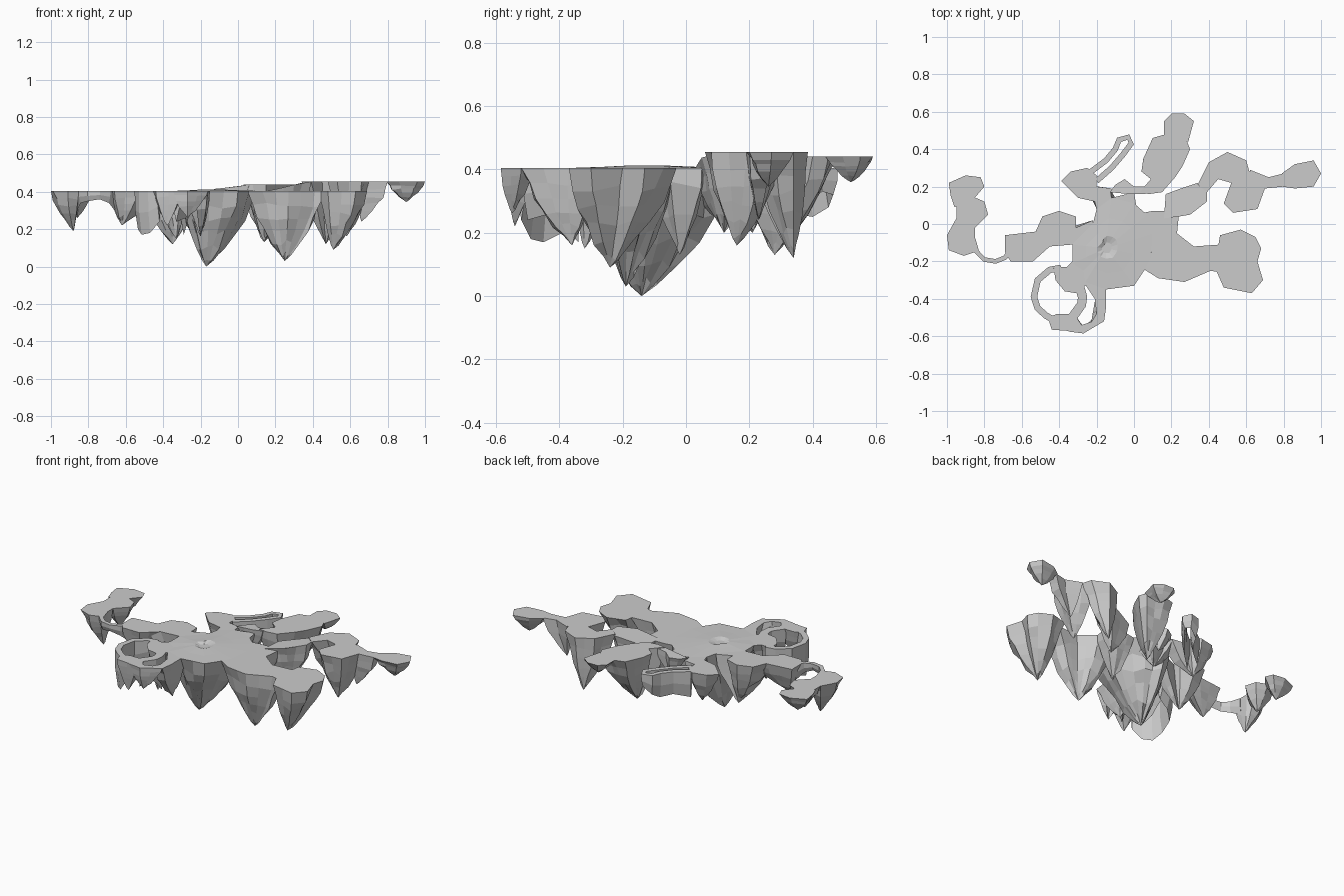
import bpy, bmesh, random
from mathutils import Vector

if "Cube" in bpy.data.objects:
    bpy.data.objects.remove(bpy.data.objects["Cube"])

random.seed(4)
LOW, NORTH, HIGH = 0.405, 0.44, 0.455


def finish(name, bm):
    bmesh.ops.recalc_face_normals(bm, faces=bm.faces)
    mesh = bpy.data.meshes.new(name)
    bm.to_mesh(mesh)
    bm.free()
    obj = bpy.data.objects.new(name, mesh)
    bpy.context.collection.objects.link(obj)
    return obj


def skin(bm, a, b):
    n = len(a)
    for i in range(n):
        bm.faces.new((a[i], a[(i + 1) % n], b[(i + 1) % n], b[i]))


def rock(name, outline, top, tip, crater=False):
    """Flat plateau whose faceted underside tapers to a hanging tip."""
    bm = bmesh.new()
    height = top if callable(top) else (lambda x, y: top)
    tip = Vector(tip)
    corners = [Vector((x, y, height(x, y))) for x, y in outline]
    rim = []
    for a, b in zip(corners, corners[1:] + corners[:1]):
        rim.append(a)
        if (b - a).length > 0.11:
            rim.append((a + b) / 2)
    prev = first = [bm.verts.new(p) for p in rim]
    ridge = [random.uniform(0.86, 1.06) for _ in rim]
    for depth, spread in ((0.2, 0.9), (0.38, 0.78), (0.56, 0.6), (0.74, 0.38), (0.89, 0.17)):
        ring = []
        for p, r in zip(rim, ridge):
            s = spread * r * random.uniform(0.94, 1.05)
            q = tip.lerp(p, s)
            q.z = p.z + (tip.z - p.z) * (depth + random.uniform(-0.04, 0.04))
            ring.append(bm.verts.new(q))
        skin(bm, prev, ring)
        prev = ring
    point = bm.verts.new(tip)
    for i in range(len(prev)):
        bm.faces.new((prev[i], prev[(i + 1) % len(prev)], point))
    if crater:
        prev = first
        for s, z in ((0.6, 0.408), (0.25, 0.412), (0.12, 0.402)):
            ring = []
            for p in rim:
                q = Vector((-0.15, -0.13, 0)).lerp(p, s)
                ring.append(bm.verts.new((q.x, q.y, z)))
            skin(bm, prev, ring)
            prev = ring
        bm.faces.new(prev)
    else:
        bm.faces.new(first)
    return finish(name, bm)


def wall(name, path, width, top=LOW):
    """Thin curved ledge; path points are (x, y, bottom z)."""
    bm = bmesh.new()
    pts = [Vector(p) for p in path]
    prev = None
    for i, p in enumerate(pts):
        d = pts[min(i + 1, len(pts) - 1)] - pts[max(i - 1, 0)]
        n = Vector((-d.y, d.x, 0)).normalized() * width / 2
        base = Vector((p.x, p.y, 0))
        mid = top + (p.z - top) * 0.5
        ring = [bm.verts.new(v) for v in (
            base + n + Vector((0, 0, top)), base - n + Vector((0, 0, top)),
            base - n * 0.9 + Vector((0, 0, mid)), base + Vector((0, 0, p.z)),
            base + n * 0.9 + Vector((0, 0, mid)))]
        if prev:
            skin(bm, prev, ring)
        else:
            bm.faces.new(ring)
        prev = ring
    bm.faces.new(prev)
    return finish(name, bm)


# Central mass
rock("central_rock", [(-.33, -.11), (-.33, -.21), (-.27, -.25), (-.26, -.31), (-.15, -.35), (0, -.33),
     (.06, -.24), (.09, -.18), (.1, -.05), (.07, .05), (0, .11), (-.12, .14), (-.2, .08), (-.22, .0)],
     LOW, (-.17, -.14, 0), crater=True)
rock("central_north_shoulder", [(-.2, .05), (-.2, .12), (-.13, .19), (-.12, .14), (0, .17), (.01, .11),
     (.03, .03), (-.1, 0)], LOW, (-.07, .09, .25))

# South-east arm
rock("southeast_rock_inner", [(.08, -.03), (.23, -.05), (.32, -.12), (.46, -.11), (.47, -.26), (.41, -.25),
     (.27, -.31), (.13, -.29), (.05, -.24)], LOW, (.25, -.19, .03))
rock("southeast_rock_outer", [(.45, -.12), (.46, -.06), (.57, -.03), (.65, -.07), (.68, -.13), (.66, -.2),
     (.69, -.3), (.63, -.37), (.48, -.34), (.44, -.25)], LOW, (.51, -.24, .09))
rock("southeast_side_spike", [(.05, .06), (.1, .07), (.17, .07), (.24, .05), (.23, -.05), (.14, -.12), (.06, -.07)],
     LOW, (.14, -.02, .13))

# East chain, sloping up to the high plateau
slope = lambda x, y: LOW + min(1, max(0, (x - .17) / .2)) * (HIGH - LOW)
rock("east_ramp", [(.16, .03), (.24, .04), (.3, .05), (.39, .12), (.39, .2), (.34, .22), (.25, .19), (.17, .16)],
     slope, (.27, .12, .2))
rock("east_rock_upper", [(.34, .21), (.4, .33), (.5, .385), (.6, .34), (.62, .27), (.52, .22), (.45, .24),
     (.39, .17)], HIGH, (.47, .34, .12))
rock("east_rock_lower", [(.55, .31), (.62, .28), (.7, .24), (.7, .19), (.66, .08), (.53, .06), (.48, .11),
     (.52, .22)], HIGH, (.58, .16, .16))
rock("east_link", [(.62, .29), (.72, .25), (.8, .27), (.8, .2), (.7, .19), (.63, .19)], HIGH, (.66, .23, .24))
rock("east_end_rock", [(.79, .27), (.86, .32), (.96, .34), (1, .27), (.96, .2), (.86, .19), (.79, .2)],
     HIGH, (.9, .26, .345))

# North-east blobs
rock("northeast_rock", [(.03, .17), (.09, .24), (.04, .28), (.05, .35), (.1, .46), (.17, .48), (.28, .45), (.3, .4),
     (.26, .31), (.22, .25), (.15, .17), (.08, .16)], NORTH, (.14, .28, .13))
rock("northeast_end_rock", [(.16, .46), (.16, .55), (.2, .59), (.27, .59), (.32, .55), (.29, .44)],
     NORTH, (.24, .52, .36))
rock("northeast_link", [(-.13, .17), (-.1, .21), (-.05, .24), (0, .2), (.07, .2), (.06, .16), (-.02, .16)],
     lambda x, y: .415 + max(0, x + .1) * .14, (-.02, .19, .29))

# North-west ledge with thin loop
rock("north_rock", [(-.39, .23), (-.34, .28), (-.25, .3), (-.2, .26), (-.2, .2), (-.12, .19), (-.13, .1),
     (-.2, .08), (-.21, .12), (-.3, .14)], LOW, (-.26, .21, .2))
wall("north_loop", [(-.23, .28, .24), (-.15, .34, .26), (-.1, .4, .25), (-.08, .45, .28), (-.03, .465, .32),
     (-.015, .43, .33), (-.06, .37, .28), (-.12, .3, .25), (-.2, .23, .22)], .03)

# West arm
rock("west_rock_inner", [(-.53, -.05), (-.49, .04), (-.4, .07), (-.31, .04), (-.31, -.02), (-.22, .02),
     (-.2, -.1), (-.33, -.11), (-.45, -.12), (-.5, -.15)], LOW, (-.35, -.02, .12))
rock("west_rock_outer", [(-.69, -.06), (-.52, -.04), (-.44, -.05), (-.45, -.12), (-.54, -.2), (-.66, -.2),
     (-.69, -.15)], LOW, (-.62, -.13, .22))
wall("west_strut", [(-.66, -.14, .3), (-.69, -.18, .34), (-.74, -.2, .36), (-.8, -.19, .35), (-.84, -.15, .34),
     (-.86, -.08, .3)], .025)
rock("far_west_rock", [(-1, -.06), (-.99, -.14), (-.91, -.17), (-.85, -.15), (-.85, -.02), (-.87, .03),
     (-.95, .03)], LOW, (-.88, -.07, .19))
rock("far_west_middle_rock", [(-.95, 0), (-.85, -.02), (-.78, .05), (-.8, .12), (-.87, .15), (-.95, .1)],
     LOW, (-.86, .06, .26))
rock("far_west_end_rock", [(-.96, .09), (-.98, .15), (-.99, .22), (-.9, .26), (-.82, .25), (-.8, .2),
     (-.86, .13)], LOW, (-.9, .18, .3))

# South-west ring: filled shoulder, broad crescent and thin walls
rock("southwest_shoulder", [(-.32, -.19), (-.36, -.23), (-.43, -.23), (-.42, -.3), (-.37, -.36), (-.31, -.37),
     (-.26, -.33), (-.25, -.25)], LOW, (-.33, -.32, .15))
rock("southwest_rock_side", [(-.25, -.27), (-.27, -.31), (-.21, -.4), (-.2, -.48), (-.23, -.53), (-.16, -.52),
     (-.15, -.45), (-.15, -.3)], LOW, (-.2, -.36, .16))
rock("southwest_rock_east", [(-.32, -.48), (-.28, -.54), (-.22, -.52), (-.19, -.48), (-.16, -.52), (-.27, -.585),
     (-.35, -.575)], LOW, (-.27, -.55, .26))
rock("southwest_rock_west", [(-.3, -.48), (-.3, -.575), (-.44, -.565), (-.46, -.5), (-.41, -.48)],
     LOW, (-.38, -.54, .22))
wall("southwest_outer_ring", [(-.39, -.235, .3), (-.45, -.245, .26), (-.515, -.3, .23), (-.535, -.39, .2),
     (-.515, -.45, .17), (-.47, -.49, .18), (-.42, -.52, .24)], .035)
wall("southwest_inner_ring", [(-.29, -.34, .17), (-.275, -.39, .22), (-.28, -.43, .26), (-.33, -.5, .24)], .05)
